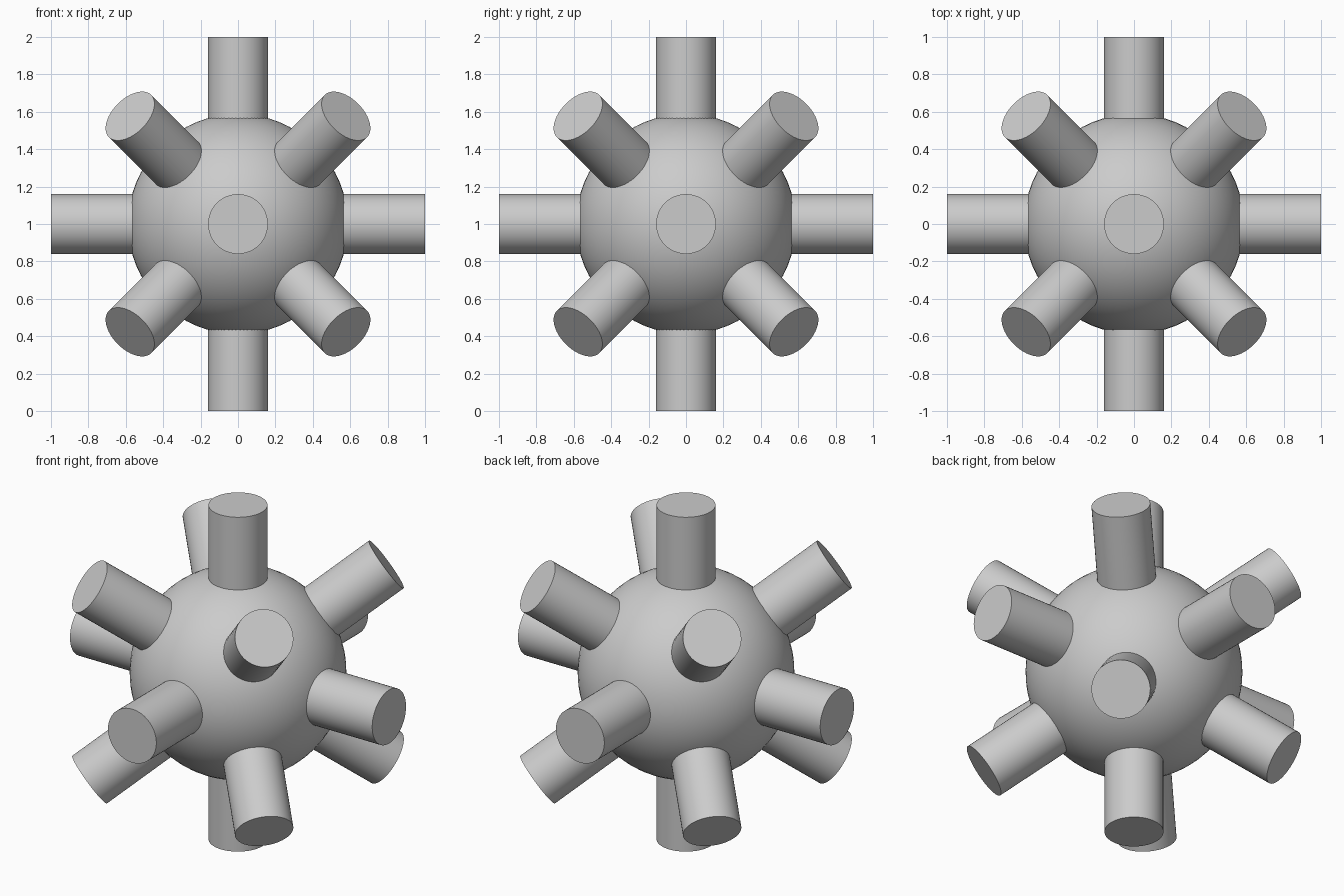
import bpy
import math
from itertools import product
from mathutils import Vector

if "Cube" in bpy.data.objects:
    bpy.data.objects.remove(bpy.data.objects["Cube"])

CENTRE = Vector((0, 0, 1))
BALL_R = 0.588
PEG_R = 0.16
PEG_START, PEG_END = 0.5, 1.0   # distances from the centre


def smooth(angle):
    bpy.ops.object.shade_smooth_by_angle(angle=math.radians(angle))


# central ball
bpy.ops.mesh.primitive_uv_sphere_add(segments=64, ring_count=32,
                                     radius=BALL_R, location=CENTRE)
bpy.context.object.name = "ball"
smooth(40)


# round peg pointing away from the centre
def add_peg(name, direction):
    d = Vector(direction).normalized()
    bpy.ops.mesh.primitive_cylinder_add(
        vertices=48, radius=PEG_R, depth=PEG_END - PEG_START,
        location=CENTRE + d * (PEG_START + PEG_END) / 2,
        rotation=d.to_track_quat('Z', 'Y').to_euler())
    bpy.context.object.name = name
    smooth(40)


# six pegs along the axes
for axis, sign in product(range(3), (-1, 1)):
    v = [0, 0, 0]
    v[axis] = sign
    add_peg("axis_peg", v)

# eight pegs toward the cube corners
for corner in product((-1, 1), repeat=3):
    add_peg("corner_peg", corner)
